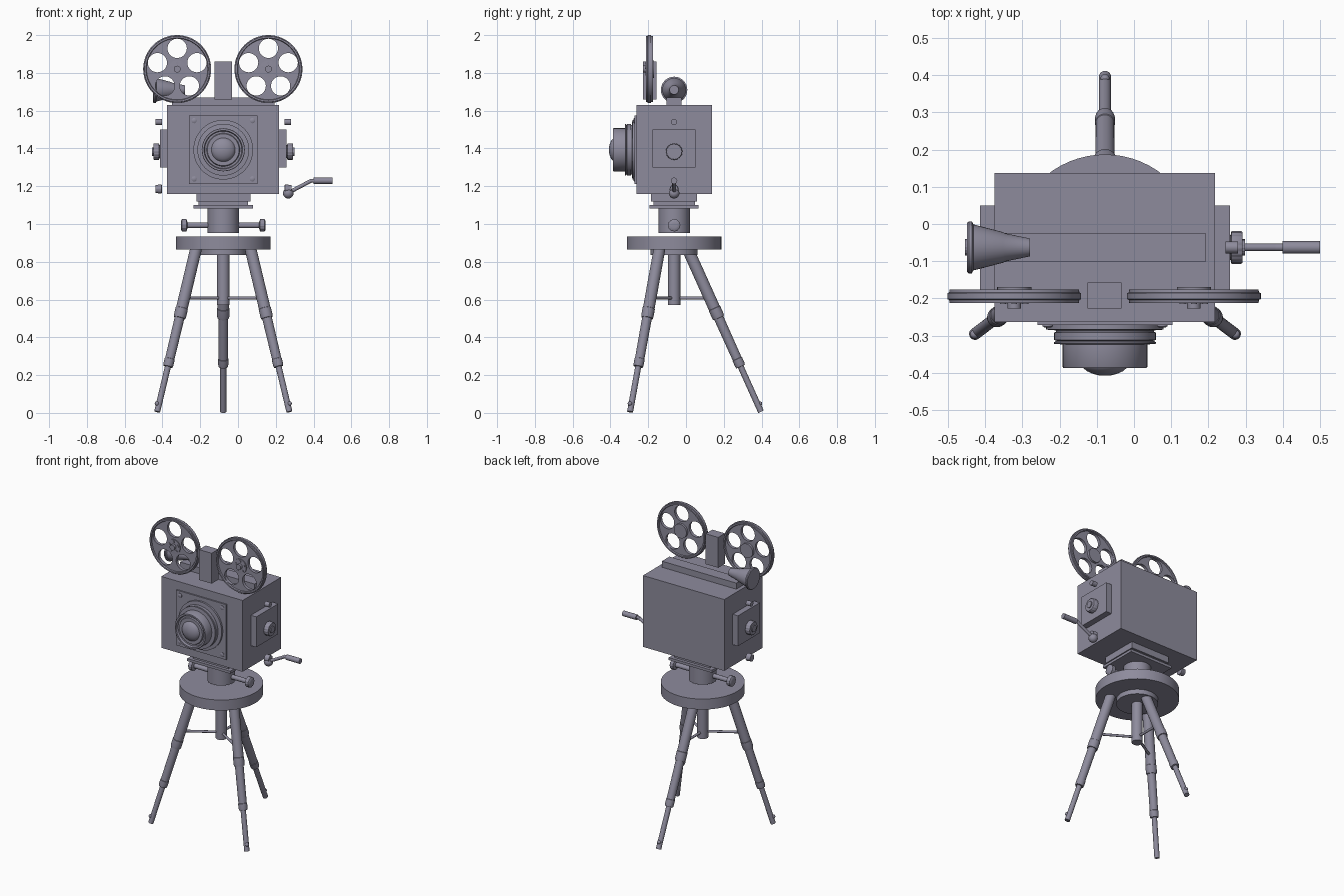
import bpy, math
from mathutils import Vector

if "Cube" in bpy.data.objects:
    bpy.data.objects.remove(bpy.data.objects["Cube"])

CX, CY = -0.078, -0.063   # main axis of the camera and tripod
METAL = bpy.data.materials.new("dark_metal")
METAL.diffuse_color = (0.27, 0.26, 0.335, 1)
METAL.use_nodes = True
METAL.node_tree.nodes["Principled BSDF"].inputs["Base Color"].default_value = METAL.diffuse_color


def link(name, me):
    me.materials.clear()
    me.materials.append(METAL)
    ob = bpy.data.objects.new(name, me)
    bpy.context.collection.objects.link(ob)
    return ob


def add_mesh(name, verts, faces, smooth=True):
    me = bpy.data.meshes.new(name)
    me.from_pydata(verts, [], faces)
    if smooth:
        me.shade_smooth()
        me.set_sharp_from_angle(angle=math.radians(35))
    return link(name, me)


def box(name, x0, x1, y0, y1, z0, z1):
    v = [(x, y, z) for x in (x0, x1) for y in (y0, y1) for z in (z0, z1)]
    f = [(0, 1, 3, 2), (4, 6, 7, 5), (0, 4, 5, 1), (2, 3, 7, 6), (0, 2, 6, 4), (1, 5, 7, 3)]
    return add_mesh(name, v, f, False)


def lathe(name, origin, axis, profile, segs=32, teeth=0.0, closed=False):
    """Spin (radius, distance) points around an axis; teeth cuts a knurled edge."""
    q = Vector(axis).to_track_quat('Z', 'Y')
    o = Vector(origin)
    v, f = [], []
    for r, t in profile:
        for i in range(segs):
            a = 2 * math.pi * i / segs
            rr = r * (1 - teeth * ((i // 2) % 2))
            v.append(o + q @ Vector((rr * math.cos(a), rr * math.sin(a), t)))
    n = len(profile)
    for k in range(n if closed else n - 1):
        a, b = k * segs, ((k + 1) % n) * segs
        for i in range(segs):
            j = (i + 1) % segs
            f.append((a + i, a + j, b + j, b + i))
    if not closed:
        f.append(tuple(reversed(range(segs))))
        f.append(tuple(range((n - 1) * segs, n * segs)))
    return add_mesh(name, v, f)


def rod(name, a, b, r, segs=20):
    a, b = Vector(a), Vector(b)
    return lathe(name, a, b - a, [(r, 0), (r, (b - a).length)], segs)


def ball(name, c, r):
    pts = [(max(r * math.sin(math.pi * i / 12), 0.0005), -r * math.cos(math.pi * i / 12)) for i in range(13)]
    return lathe(name, c, (0, 0, 1), pts, 20)


def pierced_disc(name, c, radius, hole_r, hole_d, count, half):
    """Disc facing the front with a ring of round holes."""
    cu = bpy.data.curves.new(name, 'CURVE')
    cu.dimensions, cu.fill_mode, cu.extrude = '2D', 'BOTH', half
    rings = [(0, 0, radius, 64)]
    for i in range(count):
        a = math.pi / 2 + 2 * math.pi * i / count
        rings.append((hole_d * math.cos(a), hole_d * math.sin(a), hole_r, 32))
    for x, y, r, n in rings:
        s = cu.splines.new('POLY')
        s.points.add(n - 1)
        s.use_cyclic_u = True
        for i, p in enumerate(s.points):
            a = 2 * math.pi * i / n
            p.co = (x + r * math.cos(a), y + r * math.sin(a), 0, 1)
    tmp = bpy.data.objects.new(name + "_curve", cu)
    bpy.context.collection.objects.link(tmp)
    bpy.context.view_layer.update()
    me = bpy.data.meshes.new_from_object(tmp.evaluated_get(bpy.context.evaluated_depsgraph_get()))
    bpy.data.objects.remove(tmp)
    ob = link(name, me)
    ob.location, ob.rotation_euler = c, (math.pi / 2, 0, 0)


# Camera body, top rail and reel post
box("camera_body", -0.375, 0.218, -0.263, 0.137, 1.16, 1.63)
box("top_rail", -0.35, 0.192, -0.102, -0.024, 1.625, 1.67)
box("reel_post", -0.125, -0.033, -0.227, -0.157, 1.66, 1.86)

# Lens plate, screws and lens
LZ = 1.393
box("lens_plate", CX - 0.182, CX + 0.182, -0.272, -0.26, LZ - 0.182, LZ + 0.182)
for sx in (-1, 1):
    for sz in (-1, 1):
        lathe("plate_screw", (CX + sx * 0.154, -0.27, LZ + sz * 0.154), (0, -1, 0),
              [(0.014, 0), (0.014, 0.005), (0.009, 0.008)], 16)
lathe("lens_barrel", (CX, 0, LZ), (0, -1, 0),
      [(0.158, 0.268), (0.158, 0.284), (0.132, 0.286), (0.132, 0.29), (0.137, 0.292), (0.137, 0.312),
       (0.131, 0.314), (0.137, 0.318), (0.137, 0.322), (0.114, 0.324), (0.114, 0.384), (0.112, 0.387),
       (0.102, 0.387), (0.098, 0.372), (0.088, 0.372), (0.084, 0.38), (0.07, 0.38)], 48)
lathe("lens_glass", (CX, 0, LZ), (0, -1, 0),
      [(0.064, 0.378), (0.06, 0.386), (0.048, 0.396), (0.032, 0.403), (0.016, 0.407), (0.001, 0.408)], 40)

# Side boxes and side knobs, mirrored about the body
for s, side in ((1, "right"), (-1, "left")):
    def X(d):
        return CX + s * d
    box(side + "_side_box", *sorted((X(0.29), X(0.336))), -0.178, 0.05, 1.30, 1.50)
    lathe(side + "_knob", (X(0), CY, 1.383), (s, 0, 0),
          [(0.034, 0.33), (0.034, 0.338), (0.044, 0.34), (0.044, 0.366), (0.041, 0.37), (0.022, 0.37),
           (0.022, 0.376)], 64, 0.04)
    lathe(side + "_button", (X(0), CY, 1.54), (s, 0, 0), [(0.016, 0.324), (0.016, 0.358)], 20)
    lathe(side + "_lower_knob", (X(0), CY, 1.185), (s, 0, 0),
          [(0.018, 0.324), (0.024, 0.328), (0.024, 0.342), (0.022, 0.346), (0.022, 0.36)], 32, 0.04)

# Crank
ball("crank_hub", (0.266, CY, 1.163), 0.028)
rod("crank_arm", (0.266, CY, 1.165), (0.385, CY, 1.228), 0.01)
rod("crank_joint", (0.38, CY, 1.229), (0.405, CY, 1.229), 0.01)
rod("crank_handle", (0.40, CY, 1.229), (0.50, CY, 1.229), 0.017)

# Film reels
RY, RZ = -0.194, 1.820
for rx in (-0.322, 0.161):
    lathe("reel_rim", (rx, RY, RZ), (0, -1, 0),
          [(0.162, -0.012), (0.165, -0.018), (0.174, -0.018), (0.175, -0.010), (0.180, -0.008), (0.180, 0.008),
           (0.175, 0.010), (0.174, 0.018), (0.165, 0.018), (0.162, 0.012)], 64, closed=True)
    pierced_disc("reel_web", (rx, RY, RZ), 0.165, 0.051, 0.110, 5, 0.010)
    lathe("reel_hub", (rx, RY, RZ), (0, -1, 0),
          [(0.046, -0.025), (0.046, 0.016), (0.018, 0.017), (0.018, 0.033)], 32)
    for i in range(5):
        a = math.pi / 2 + i * math.tau / 5
        lathe("reel_bolt", (rx + 0.032 * math.cos(a), RY, RZ + 0.032 * math.sin(a)), (0, -1, 0),
              [(0.008, 0.01), (0.008, 0.021)], 12)

# Eyepiece horn above the rail
lathe("eyepiece", (0, CY, 1.71), (-1, 0, 0),
      [(0.024, 0.28), (0.038, 0.347), (0.041, 0.352), (0.062, 0.432), (0.07, 0.436), (0.07, 0.444),
       (0.066, 0.449)], 32)

# Mount: plates, neck and cross rod with end knobs
box("mount_plate", CX - 0.143, CX + 0.143, CY - 0.122, CY + 0.122, 1.118, 1.162)
box("mount_spacer", CX - 0.13, CX + 0.13, CY - 0.11, CY + 0.11, 1.095, 1.12)
box("mount_base", CX - 0.157, CX + 0.157, CY - 0.13, CY + 0.13, 1.083, 1.1)
lathe("mount_neck", (CX, CY, 0), (0, 0, 1), [(0.083, 0.952), (0.083, 1.09)], 40)
rod("lock_rod", (CX - 0.2, CY, 0.993), (CX + 0.2, CY, 0.993), 0.015)
for s in (1, -1):
    lathe("lock_knob", (CX, CY, 0.993), (s, 0, 0),
          [(0.018, 0.19), (0.026, 0.193), (0.033, 0.195), (0.033, 0.218), (0.028, 0.222), (0.014, 0.224)],
          48, 0.05)

# Tripod head and centre column
lathe("tripod_head", (CX, CY, 0), (0, 0, 1),
      [(0.125, 0.835), (0.125, 0.866), (0.25, 0.866), (0.25, 0.935)], 64)
rod("centre_column", (CX, CY, 0.57), (CX, CY, 0.85), 0.033, 32)

# Three telescopic legs with spreader rods and feet
legs = [((-0.222, -0.14), (-0.428, -0.296)), ((0.066, -0.14), (0.272, -0.296)), ((CX, 0.008), (CX, 0.397))]
for top, foot in legs:
    a, b = Vector((*top, 0.87)), Vector((*foot, 0.006))
    d = b - a
    L = d.length
    fr = [(0.031, 0), (0.031, 0.365), (0.033, 0.367), (0.033, 0.41), (0.031, 0.425), (0.026, 0.426),
          (0.025, 0.675), (0.027, 0.677), (0.027, 0.71), (0.025, 0.723), (0.016, 0.724), (0.016, 1.0)]
    lathe("tripod_leg", a, d, [(r, t * L) for r, t in fr], 24)
    out = Vector((d.x, d.y, 0)).normalized()
    ball("foot_spur", a + d * 0.95 + out * 0.014, 0.012)
    j = a + d * ((0.87 - 0.608) / (0.87 - 0.006))
    rod("spreader_rod", (CX, CY, 0.608), j, 0.008, 12)
